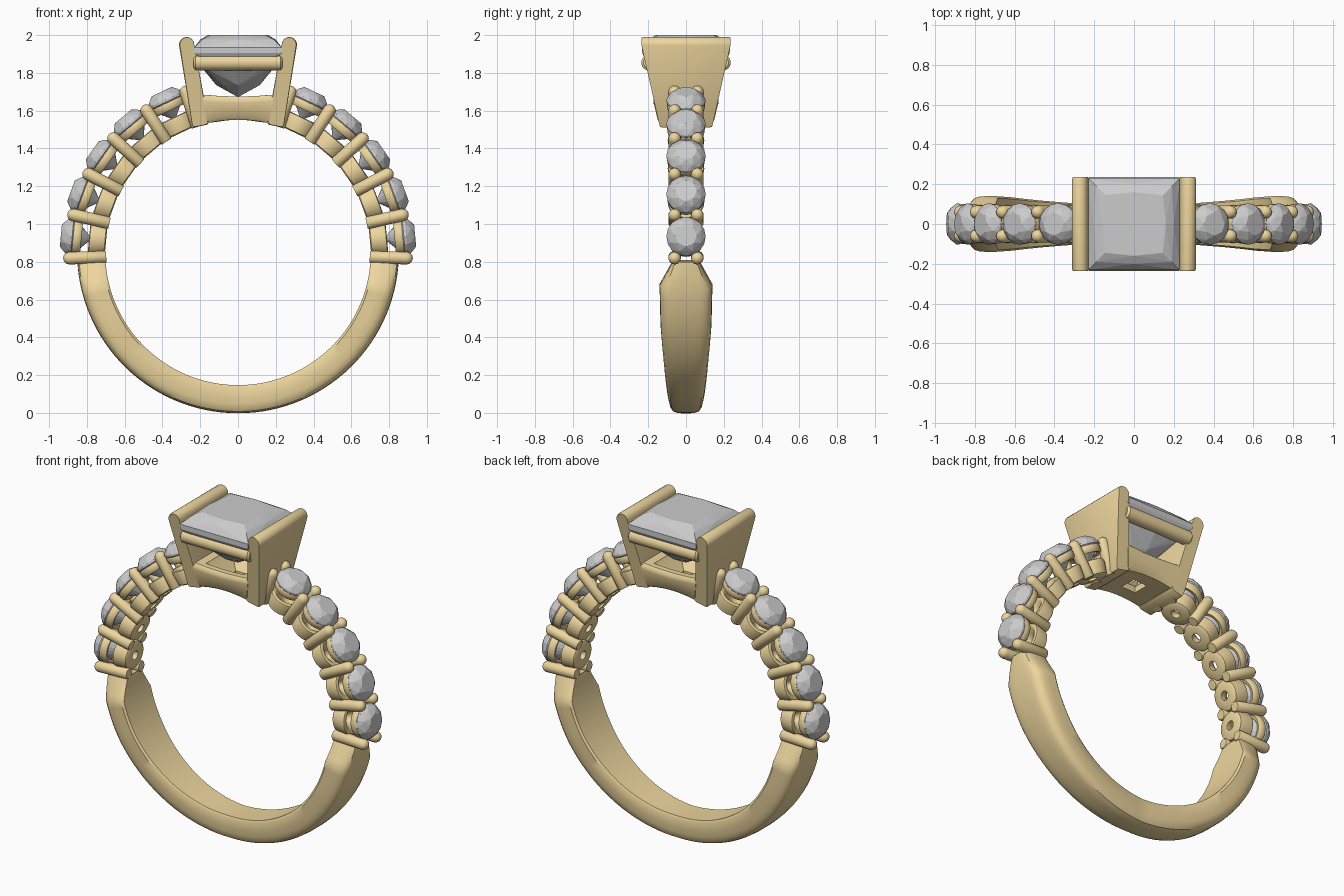
import bpy, bmesh
from math import sin, cos, pi, radians
from mathutils import Matrix, Vector

if "Cube" in bpy.data.objects:
    bpy.data.objects.remove(bpy.data.objects["Cube"])

CENTRE = 0.85
gold = bpy.data.materials.new("gold")
gold.diffuse_color = (0.85, 0.67, 0.34, 1)
gold.use_nodes = True
gold.node_tree.nodes["Principled BSDF"].inputs["Base Color"].default_value = gold.diffuse_color


def finish(bm, name, metal=True, smooth=40):
    bmesh.ops.recalc_face_normals(bm, faces=bm.faces[:])
    me = bpy.data.meshes.new(name)
    bm.to_mesh(me)
    bm.free()
    if metal:
        me.materials.append(gold)
        me.shade_smooth()
        me.set_sharp_from_angle(angle=radians(smooth))
    return me


def put(name, me, matrix=None):
    ob = bpy.data.objects.new(name, me)
    bpy.context.collection.objects.link(ob)
    if matrix is not None:
        ob.matrix_world = matrix
    return ob


def loft(name, rings, loop=False, cap=True, smooth=40):
    """Skin a list of closed point rings."""
    bm = bmesh.new()
    rows = [[bm.verts.new(p) for p in r] for r in rings]
    n = len(rows[0])
    for i in range(len(rows) - (0 if loop else 1)):
        a, b = rows[i], rows[(i + 1) % len(rows)]
        for j in range(n):
            k = (j + 1) % n
            bm.faces.new((a[j], a[k], b[k], b[j]))
    if cap and not loop:
        bm.faces.new(rows[0])
        bm.faces.new(rows[-1])
    return finish(bm, name, smooth=smooth)


def circle(r, z, n, off=0.0):
    return [(r * cos(2 * pi * (i + off) / n), r * sin(2 * pi * (i + off) / n), z) for i in range(n)]


def lathe(name, profile, n=32, loop=False):
    return loft(name, [circle(r, z, n) for r, z in profile], loop)


def hull(name, pts):
    """Faceted gem from a point cloud."""
    bm = bmesh.new()
    for p in pts:
        bm.verts.new(p)
    bmesh.ops.convex_hull(bm, input=bm.verts[:])
    return finish(bm, name, metal=False)


def radial(deg, y=0.0):
    """Local z points outward from the ring centre."""
    return Matrix.Translation((0, y, CENTRE)) @ Matrix.Rotation(radians(90 - deg), 4, 'Y')


def lerp_table(x, table):
    for (x0, y0), (x1, y1) in zip(table, table[1:]):
        if x <= x1:
            return y0 + (y1 - y0) * (x - x0) / (x1 - x0)
    return table[-1][1]


# lower shank: swept domed section, wide at the shoulders, cut narrow at its ends
widths = [(3.4, .07), (13.6, .14), (30, .135), (50, .117), (70, .10), (90, .085)]
section = [(.703, .93), (.715, 1), (.765, 1), (.80, .98), (.825, .92), (.842, .80), (.849, .60), (.852, .3)]
section = [(r, -f) for r, f in section] + [(r, f) for r, f in reversed(section)]
angles = [3.4 + 10.2 * i / 4 for i in range(5)] + [13.6 + 76.4 * i / 26 for i in range(1, 27)]
angles += [180 - a for a in reversed(angles[:-1])]
rings = []
for a in angles:
    w = lerp_table(min(a, 180 - a), widths)
    t = radians(-a)
    rings.append([(r * cos(t), f * w, CENTRE + r * sin(t)) for r, f in section])
put("shank", loft("shank", rings, smooth=35))

# accent stones, their cups, rings and prongs up both shoulders
gem_pts = (circle(.058, .942, 8) + circle(.087, .921, 8, .5) + circle(.104, .894, 16)
           + circle(.104, .882, 16) + circle(.05, .825, 8, .5) + [(0, 0, .775)])
gem = hull("accent_stone", gem_pts)
cup = lathe("accent_cup", [(.027, .701), (.078, .701), (.086, .707), (.097, .775), (.094, .788),
                           (.085, .792), (.07, .788), (.027, .735)], loop=True)
seat = lathe("accent_seat", [(.072, .838), (.09, .832), (.098, .84), (.101, .868),
                             (.096, .88), (.085, .878)], loop=True)
R = .033
tip = [(R * cos(a), .893 + R * sin(a)) for a in (0, .4, .8, 1.15, 1.45)]
prong = lathe("accent_prong", [(R * .85, .698), (R, .704)] + tip, 20)

STEP = 14.8
for side in (0, 1):
    label = ("right", "left")[side]
    for i in range(6):
        edge = -2 + STEP * i
        for y in (-.06, .06):
            put(f"{label}_accent_prong", prong, radial(180 - edge if side else edge, y))
        if i < 5:
            mid = edge + STEP / 2
            m = radial(180 - mid if side else mid)
            for name, me in (("stone", gem), ("cup", cup), ("seat", seat)):
                put(f"{label}_accent_{name}", me, m)

# two leaning tapered side walls of the head
top_c, tr = Vector((.272, 1.95)), .04
outline = [(.155, 1.535), (.165, 1.525), (.235, 1.512), (.243, 1.525)]
outline += [(top_c.x + tr * cos(a), top_c.y + tr * sin(a)) for a in [-.15 + (pi + .1) * i / 10 for i in range(11)]]


def wall(sx):
    def half(z):
        return .14 + .095 * min(1, (z - 1.52) / .42)
    rows = []
    cx, cz = .23, 1.75
    for s, inset in ((-1, .012), (-1, 0), (1, 0), (1, .012)):
        row = []
        for x, z in outline:
            k = 1 - inset * 3 if inset else 1
            xx = cx + (x - cx) * (1 - inset * 5) if inset else x
            depth = half(z) - (0 if inset else .008)
            row.append((sx * xx, s * depth, cz + (z - cz) * (1 - inset * .8)))
        rows.append(row)
    return loft("head_wall", rows)


for sx, label in ((1, "right"), (-1, "left")):
    put(f"{label}_head_wall", wall(sx))

# upper gallery rails under the centre stone
rail = lathe("upper_rail", [(.03, -.235), (.042, -.225), (.042, .225), (.03, .235)], 24)
for y in (-.195, .195):
    put("upper_rail", rail, Matrix.Translation((0, y, 1.855)) @ Matrix.Rotation(pi / 2, 4, 'Y'))


# lower gallery: square cup with a square hole, bowed along the finger hole
def square(hx, hy, z, n=8):
    c = [(-hx, -hy), (hx, -hy), (hx, hy), (-hx, hy)]
    pts = []
    for i in range(4):
        a, b = Vector(c[i]), Vector(c[(i + 1) % 4])
        for j in range(n):
            p = a.lerp(b, j / n)
            bow = p.x ** 2 / 1.4 * (1 if z < 1.6 else -.4)
            pts.append((p.x, p.y, z - bow))
    return pts


put("lower_gallery", loft("lower_gallery", [
    square(.05, .05, 1.552), square(.15, .135, 1.552), square(.165, .15, 1.57), square(.185, .172, 1.64),
    square(.185, .172, 1.66), square(.18, .16, 1.675), square(.13, .125, 1.675), square(.12, .115, 1.66),
    square(.05, .05, 1.59)], loop=True))


# centre square-cut stone
def cut(h, z, mid=None):
    pts = [(sx * h, sy * h, z) for sx in (-1, 1) for sy in (-1, 1)]
    if mid:
        pts += [(mid, 0, z), (-mid, 0, z), (0, mid, z), (0, -mid, z)]
    return pts


put("centre_stone", hull("centre_stone", cut(.145, 2.0, .16) + cut(.19, 1.976, .2) + cut(.232, 1.935)
                         + cut(.232, 1.905) + cut(.165, 1.82, .185) + cut(.08, 1.735, .115) + [(0, 0, 1.672)]))
